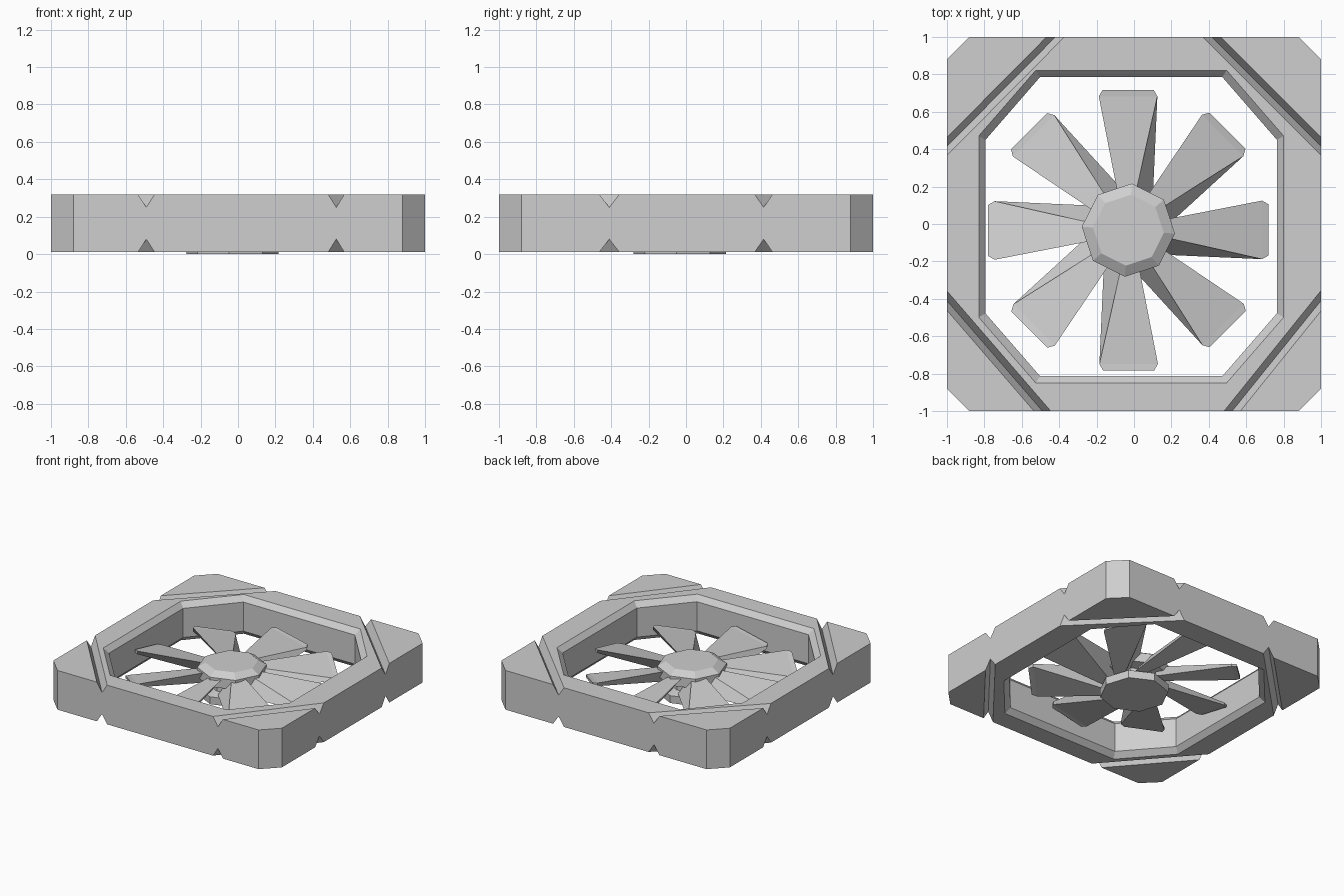
import bpy, bmesh
from math import sin, cos, pi
from mathutils import Vector, Matrix

old = bpy.data.objects.get("Cube")
if old:
    bpy.data.objects.remove(old, do_unlink=True)

grey = bpy.data.materials.new("light_grey")
grey.use_nodes = True
COLOUR = (0.62, 0.62, 0.62, 1)
grey.diffuse_color = COLOUR
grey.node_tree.nodes["Principled BSDF"].inputs["Base Color"].default_value = COLOUR


def loft(name, rings):
    """Closed solid through rings that all have the same number of points."""
    bm = bmesh.new()
    loops = [[bm.verts.new(p) for p in ring] for ring in rings]
    n = len(loops[0])
    for a, b in zip(loops, loops[1:]):
        for i in range(n):
            j = (i + 1) % n
            bm.faces.new((a[i], a[j], b[j], b[i]))
    bm.faces.new(loops[0])
    bm.faces.new(loops[-1])
    bmesh.ops.recalc_face_normals(bm, faces=bm.faces)
    mesh = bpy.data.meshes.new(name)
    bm.to_mesh(mesh)
    bm.free()
    mesh.materials.append(grey)
    obj = bpy.data.objects.new(name, mesh)
    bpy.context.collection.objects.link(obj)
    return obj


def cut(target, cutter):
    """Subtract the cutter from the target, then remove it."""
    cutter.hide_render = True
    mod = target.modifiers.new("cut", 'BOOLEAN')
    mod.operation = 'DIFFERENCE'
    mod.solver = 'EXACT'
    mod.object = cutter
    bpy.context.view_layer.objects.active = target
    bpy.ops.object.modifier_apply(modifier=mod.name)
    bpy.data.objects.remove(cutter, do_unlink=True)


def eight(hx, hy, cx, cy):
    """Eight-sided outline with straight sides hx, hy out and corners cx, cy along."""
    return [(hx, -cy), (hx, cy), (cx, hy), (-cx, hy),
            (-hx, cy), (-hx, -cy), (-cx, -hy), (cx, -hy)]


# Square frame with clipped corners
LOW, HIGH = 0.01, 0.32
outline = eight(1, 1, 0.88, 0.88)
frame = loft("frame", [[(x, y, z) for x, y in outline] for z in (LOW, HIGH)])

# Eight-sided opening, bevelled at both rims
BEVEL = 0.04
hole = eight(0.815, 0.836, 0.51, 0.485)
levels = [(LOW - BEVEL, 1.044), (LOW + BEVEL, 0.956),
          (HIGH - BEVEL, 0.956), (HIGH + BEVEL, 1.044)]
cut(frame, loft("opening_cutter", [[(x * s - 0.015, y * s - 0.014, z)
                                    for x, y in hole] for z, s in levels]))

# V-shaped grooves across each corner, above and below
ends = [((1, 0.415), (0.415, 1)), ((-1, 0.415), (-0.42, 1)),
        ((1, -0.41), (0.525, -1)), ((-1, -0.41), (-0.49, -1))]
for start, end in ends:
    a, b = Vector((*start, 0)), Vector((*end, 0))
    along = (b - a).normalized()
    side = along.cross(Vector((0, 0, 1))) * 0.068
    for surface, inward in ((HIGH, -0.07), (LOW, 0.07)):
        apex = Vector((0, 0, surface + inward))
        outer = Vector((0, 0, surface - inward))
        section = [apex, outer + side, outer - side]
        cut(frame, loft("groove_cutter", [[p + q for q in section]
                                          for p in (a - along * 0.3, b + along * 0.3)]))

# Hub: base plate, neck and bevelled cap
AXIS = Vector((-0.03, -0.033, 0))
TURN = -0.075
profile = [(0, 0.247), (0.06, 0.25), (0.075, 0.17), (0.125, 0.17),
           (0.14, 0.25), (0.215, 0.25), (0.25, 0.19)]
loft("hub", [[AXIS + Vector((r * cos(TURN + i * pi / 4), r * sin(TURN + i * pi / 4), z))
              for i in range(8)] for z, r in profile])

# Twisted blades: steep and thick at the root, wide and thin at the tip
root = [(-0.05, 0.205), (0.03, 0.205), (0.13, 0.07), (0.06, 0.07)]
wide = [(-0.158, 0.2), (0.155, 0.13), (0.155, 0.11), (-0.158, 0.175)]
tip = [(-0.138, 0.196), (0.135, 0.135), (0.135, 0.115), (-0.138, 0.172)]
for k in range(8):
    place = Matrix.Translation(AXIS) @ Matrix.Rotation(k * pi / 4, 4, 'Z')
    loft("blade_%d" % (k + 1), [[place @ Vector((r, -t, z)) for t, z in section]
                                for r, section in ((0.16, root), (0.715, wide), (0.75, tip))])
